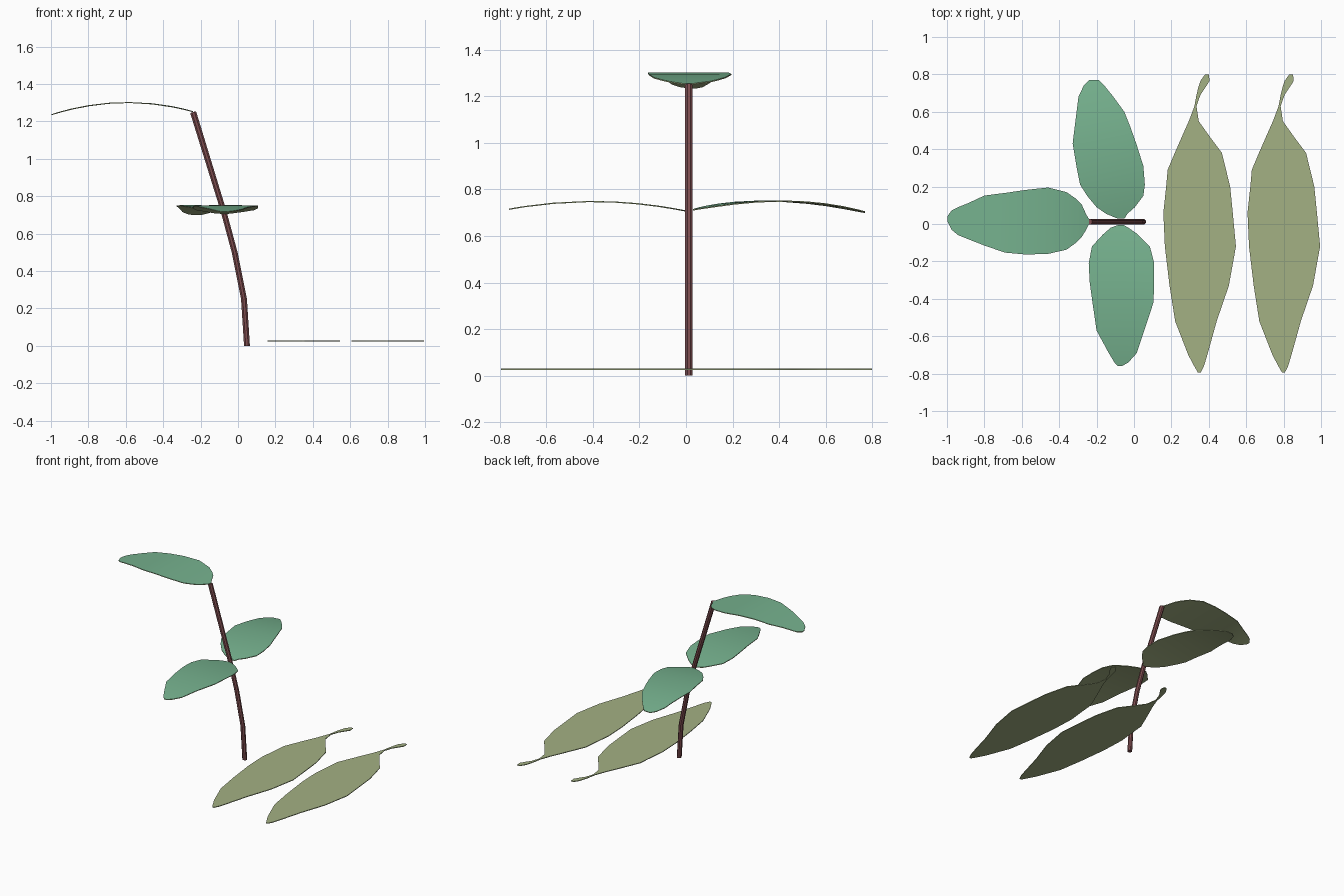
import bpy, bmesh, math
from mathutils import Vector

if "Cube" in bpy.data.objects:
    bpy.data.objects.remove(bpy.data.objects["Cube"])


def material(name, rgb):
    m = bpy.data.materials.new(name)
    m.diffuse_color = (*rgb, 1)
    m.use_nodes = True
    m.node_tree.nodes["Principled BSDF"].inputs["Base Color"].default_value = m.diffuse_color
    return m


GREEN = material("leaf green", (0.18, 0.44, 0.27))
OLIVE = material("leaf underside olive", (0.37, 0.44, 0.23))
BROWN = material("stem red brown", (0.21, 0.075, 0.08))


def finish(bm, name, mats):
    bmesh.ops.remove_doubles(bm, verts=bm.verts, dist=1e-5)
    bmesh.ops.recalc_face_normals(bm, faces=bm.faces)
    me = bpy.data.meshes.new(name)
    for m in mats:
        me.materials.append(m)
    if len(mats) > 1:  # upward faces take the first colour, the rest the second
        for f in bm.faces:
            f.material_index = 0 if f.normal.z > 0.3 else 1
    bm.to_mesh(me)
    bm.free()
    me.shade_smooth()
    me.set_sharp_from_angle(angle=math.radians(40))
    bpy.context.collection.objects.link(bpy.data.objects.new(name, me))


def leaf(name, stations, along_x, height, mats, dx=0.0, cols=6, thick=0.005):
    """Thin blade from stations (position along, low edge, high edge)."""
    bm = bmesh.new()

    def layer(off):
        rows = []
        for p, lo, hi in stations:
            row = []
            for i in range(cols + 1):
                q = lo + (hi - lo) * i / cols
                x, y = (p, q) if along_x else (q, p)
                row.append(bm.verts.new((x + dx, y, height(x, y) + off)))
            rows.append(row)
        for a, b in zip(rows, rows[1:]):
            for i in range(cols):
                bm.faces.new((a[i], a[i + 1], b[i + 1], b[i]))
        # outline loop for the rim
        return (rows[0] + [r[-1] for r in rows[1:-1]] + rows[-1][::-1]
                + [r[0] for r in rows[-2:0:-1]])

    top, low = layer(thick / 2), layer(-thick / 2)
    n = len(top)
    for i in range(n):
        j = (i + 1) % n
        bm.faces.new((top[i], top[j], low[j], low[i]))
    finish(bm, name, mats)


def arch(base, tip, z0, z1, rise):
    """Height that bends along the leaf axis and stays flat across it."""
    b, axis = Vector(base), Vector(tip) - Vector(base)

    def h(x, y):
        t = (Vector((x, y)) - b).dot(axis) / axis.length_squared
        return z0 + (z1 - z0) * t + rise * 4 * t * (1 - t)
    return h


# stem: bent eight-sided rod
path = [(0.048, 0), (0.032, 0.25), (-0.018, 0.5), (-0.08, 0.73), (-0.24, 1.25)]
bm = bmesh.new()
rings = []
for x, z in path:
    rings.append([bm.verts.new((x + 0.017 * math.cos(a), 0.012 + 0.017 * math.sin(a),
                                z - (0.005 * math.cos(a) if z > 1 else 0) * -1))
                  for a in (math.tau * (k + 0.5) / 8 for k in range(8))])
for a, b in zip(rings, rings[1:]):
    for k in range(8):
        bm.faces.new((a[k], a[(k + 1) % 8], b[(k + 1) % 8], b[k]))
bm.faces.new(rings[0])
bm.faces.new(rings[-1])
finish(bm, "stem", [BROWN])

# three arched leaves on the stem
leaf("top_leaf",
     [(-0.24, 0, 0.025), (-0.255, -0.03, 0.05), (-0.28, -0.07, 0.105), (-0.31, -0.1, 0.135),
      (-0.36, -0.137, 0.17), (-0.46, -0.16, 0.195), (-0.58, -0.163, 0.182),
      (-0.69, -0.153, 0.166), (-0.8, -0.115, 0.152), (-0.89, -0.08, 0.11),
      (-0.94, -0.06, 0.09), (-0.976, -0.03, 0.072), (-0.998, 0.015, 0.04)],
     True, arch((-0.24, 0.01), (-1, 0.03), 1.252, 1.235, 0.057), [GREEN, OLIVE])
leaf("back_leaf",
     [(0.03, -0.09, -0.05), (0.055, -0.15, -0.035), (0.09, -0.2, 0.005), (0.15, -0.25, 0.05),
      (0.21, -0.288, 0.058), (0.31, -0.308, 0.05), (0.43, -0.328, 0.012),
      (0.52, -0.317, -0.02), (0.6, -0.307, -0.052), (0.68, -0.297, -0.11),
      (0.742, -0.268, -0.16), (0.77, -0.238, -0.19)],
     False, arch((-0.06, 0.03), (-0.22, 0.77), 0.712, 0.702, 0.043), [GREEN, OLIVE])
leaf("front_leaf",
     [(-0.005, -0.085, -0.055), (-0.02, -0.125, -0.03), (-0.055, -0.165, 0.02),
      (-0.12, -0.225, 0.085), (-0.21, -0.242, 0.108), (-0.31, -0.237, 0.108),
      (-0.42, -0.222, 0.104), (-0.57, -0.2, 0.055), (-0.69, -0.135, 0.015),
      (-0.74, -0.105, -0.03), (-0.76, -0.085, -0.065)],
     False, arch((-0.07, -0.01), (-0.08, -0.76), 0.709, 0.715, 0.036), [GREEN, OLIVE])

# two flat leaves lying near the ground, with a curled stalk
flat = [(0.8, 0.38, 0.4), (0.765, 0.355, 0.404), (0.735, 0.345, 0.385), (0.69, 0.334, 0.355),
        (0.63, 0.323, 0.334), (0.55, 0.293, 0.346), (0.46, 0.253, 0.41), (0.38, 0.218, 0.47),
        (0.29, 0.18, 0.492), (0.2, 0.172, 0.514), (0.06, 0.157, 0.528), (-0.12, 0.165, 0.545),
        (-0.33, 0.19, 0.507), (-0.52, 0.22, 0.442), (-0.7, 0.29, 0.392),
        (-0.76, 0.322, 0.374), (-0.795, 0.342, 0.356)]
for name, dx in (("ground_leaf_inner", 0), ("ground_leaf_outer", 0.45)):
    leaf(name, flat, False, lambda x, y: 0.027, [OLIVE], dx)
